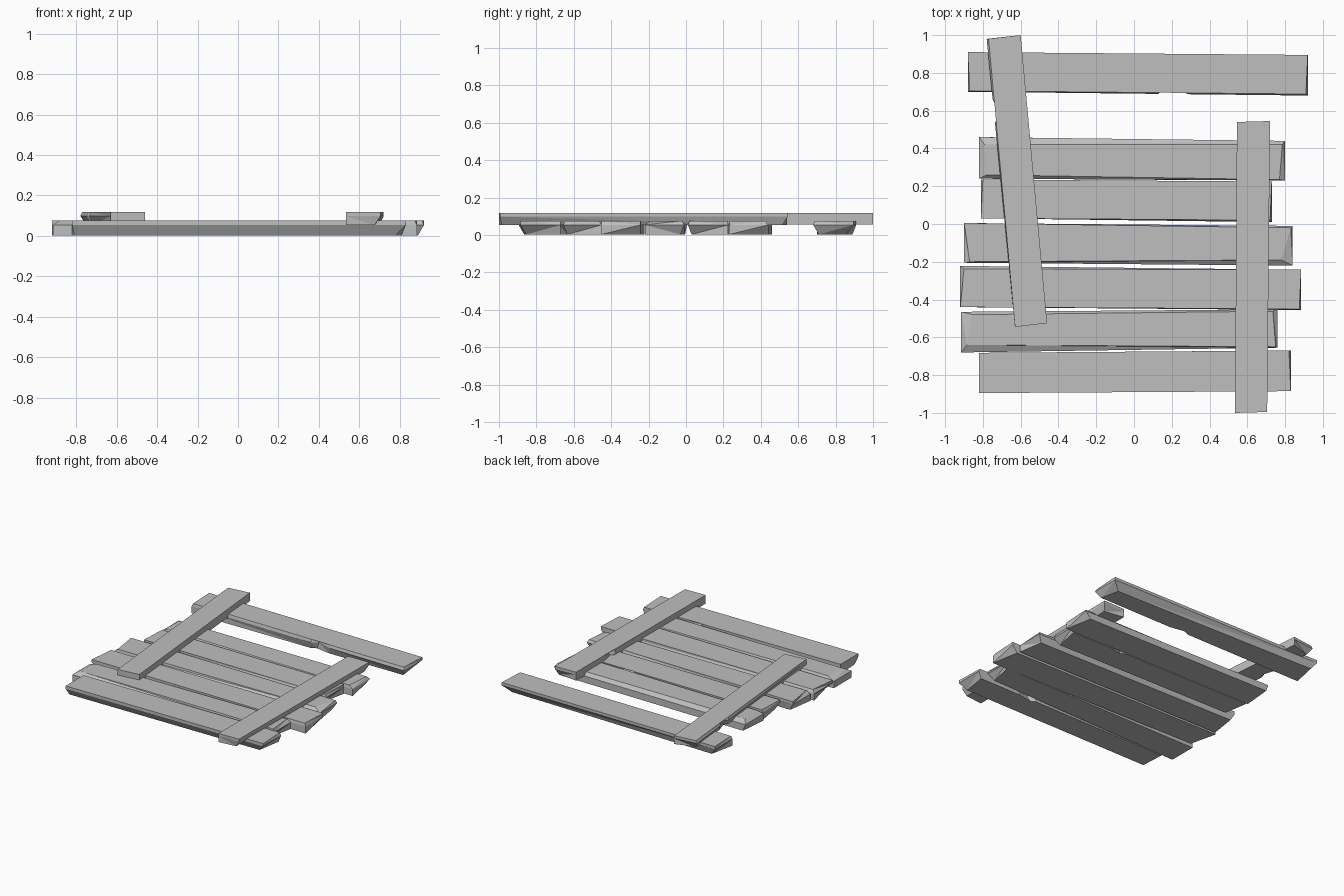
import bpy, bmesh
from mathutils import Vector

cube = bpy.data.objects.get("Cube")
if cube:
    bpy.data.objects.remove(cube)

grey = bpy.data.materials.new("weathered grey")
grey.use_nodes = True
colour = (0.52, 0.52, 0.52, 1)
grey.diffuse_color = colour
grey.node_tree.nodes["Principled BSDF"].inputs["Base Color"].default_value = colour

FRONT, RIGHT, BACK, LEFT = range(4)   # edges
FL, FR, BR, BL = range(4)             # corners


def ring(corners, z, trims, notch, bite):
    """One outline of a board: trimmed corners plus an optional V notch."""
    pts = []
    base = [Vector((x, y, z)) for x, y in corners]
    for i, p in enumerate(base):
        pts.append(p + Vector(trims.get(i, (0, 0, 0))))
        if notch and notch[0] == i:
            _, start, tip, end, depth = notch
            a = pts[-1]
            b = base[(i + 1) % 4] + Vector(trims.get((i + 1) % 4, (0, 0, 0)))
            along = (b - a).normalized()
            inward = Vector((-along.y, along.x, 0))
            pts += [a.lerp(b, start),
                    a.lerp(b, tip) + inward * depth * bite,
                    a.lerp(b, end)]
    return pts


def board(name, corners, low, high, top={}, under={}, notch=None):
    """Loft a rough-hewn board through its bottom, shoulder and top outlines."""
    bm = bmesh.new()
    shoulder = low + (high - low) * 0.7
    layers = [ring(corners, low, under, notch, 0.4),
              ring(corners, shoulder, {}, notch, 0.75),
              ring(corners, high, top, notch, 1)]
    loops = [[bm.verts.new(p) for p in layer] for layer in layers]
    n = len(loops[0])
    bm.faces.new(loops[0][::-1])
    bm.faces.new(loops[-1])
    for a, b in zip(loops, loops[1:]):
        for i in range(n):
            j = (i + 1) % n
            bm.faces.new((a[i], a[j], b[j], b[i]))
    bmesh.ops.triangulate(bm, faces=bm.faces[:])
    bmesh.ops.recalc_face_normals(bm, faces=bm.faces[:])
    mesh = bpy.data.meshes.new(name)
    bm.to_mesh(mesh)
    bm.free()
    mesh.materials.append(grey)
    obj = bpy.data.objects.new(name, mesh)
    bpy.context.collection.objects.link(obj)


def plank(name, left, right, **details):
    """Cross plank; each end is (x, front y, back y)."""
    (xl, fl, bl), (xr, fr, br) = left, right
    board(name, [(xl, fl), (xr, fr), (br and xr, br), (xl, bl)],
          0.003, 0.076, **details)


# Cross planks, back to front
plank("back_plank", (-0.88, 0.70, 0.91), (0.92, 0.68, 0.895),
      top={FL: (0.01, 0.005, 0), FR: (-0.01, 0.008, 0)},
      under={FR: (-0.03, 0.03, 0), BR: (-0.06, -0.04, 0), BL: (0.04, -0.02, 0)},
      notch=(FRONT, 0.56, 0.585, 0.65, 0.05))
plank("second_plank", (-0.82, 0.24, 0.46), (0.80, 0.23, 0.44),
      top={FL: (0.04, 0.02, 0), FR: (-0.03, 0.005, 0),
           BR: (-0.015, -0.02, 0), BL: (0.03, -0.04, 0)},
      under={BR: (-0.04, 0, 0), BL: (0.02, 0, 0)})
plank("third_plank", (-0.81, 0.03, 0.235), (0.73, 0.01, 0.225),
      top={FR: (-0.01, 0.01, 0), BL: (0.01, 0, 0)},
      under={FR: (-0.04, 0.02, 0), FL: (0.03, 0.02, 0)},
      notch=(BACK, 0.21, 0.28, 0.30, 0.05))
plank("middle_plank", (-0.90, -0.205, 0.005), (0.84, -0.22, -0.01),
      top={FL: (0.03, 0.005, 0), FR: (-0.06, 0.03, 0), BR: (-0.01, -0.01, 0)},
      under={BR: (-0.03, -0.02, 0), BL: (0.03, -0.01, 0)})
plank("fifth_plank", (-0.92, -0.44, -0.222), (0.885, -0.455, -0.242),
      top={BL: (0.02, -0.015, 0), FR: (-0.01, 0.005, 0)},
      under={FL: (0.05, 0.01, 0), BR: (-0.04, 0, 0)})
plank("sixth_plank", (-0.915, -0.68, -0.465), (0.76, -0.655, -0.452),
      top={FL: (0.03, 0.04, 0), FR: (-0.01, 0.005, 0),
           BR: (-0.025, -0.01, 0), BL: (0.06, -0.015, 0)},
      under={FR: (-0.04, 0.02, 0)})
plank("front_plank", (-0.82, -0.895, -0.682), (0.83, -0.885, -0.67),
      top={BR: (-0.01, 0, 0)},
      under={FL: (0.01, 0.03, 0), FR: (-0.05, 0.03, 0), BR: (-0.02, 0, 0)},
      notch=(BACK, 0.21, 0.28, 0.30, 0.05))

# Braces laid over the planks
board("right_brace", [(-0.63, -0.545), (-0.46, -0.525), (-0.60, 1.0), (-0.78, 0.98)],
      0.055, 0.118, top={BL: (0.01, 0, 0)}, under={BL: (0.03, -0.03, 0)},
      notch=(LEFT, 0.21, 0.27, 0.29, 0.05))
board("left_brace", [(0.535, -1.0), (0.705, -0.995), (0.72, 0.545), (0.545, 0.54)],
      0.053, 0.118, under={FR: (-0.03, 0.01, 0), BR: (-0.02, -0.03, 0)},
      notch=(LEFT, 0.21, 0.28, 0.30, 0.04))
